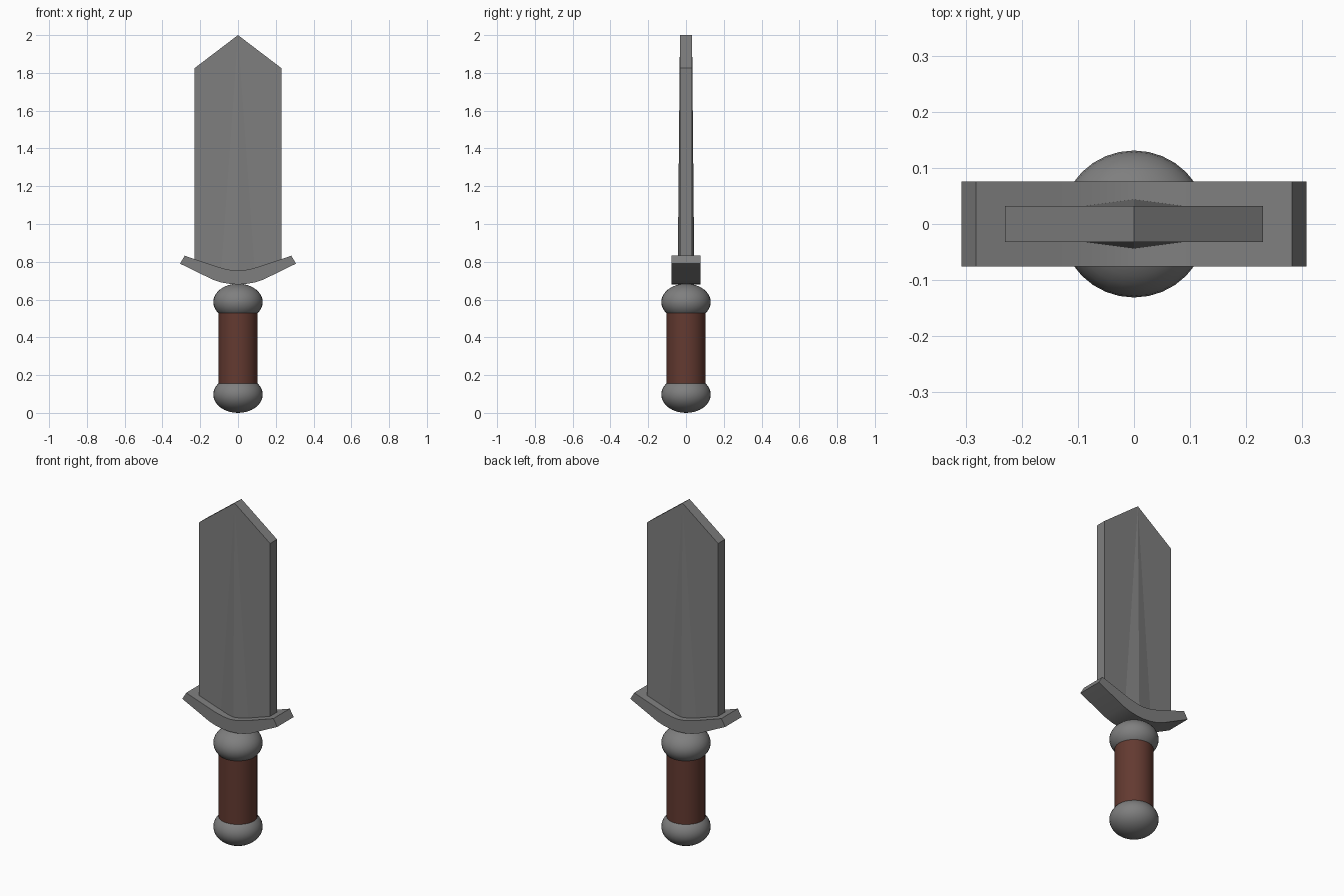
import bpy, bmesh, math

if "Cube" in bpy.data.objects:
    bpy.data.objects.remove(bpy.data.objects["Cube"])


def material(name, rgb):
    m = bpy.data.materials.new(name)
    m.diffuse_color = (*rgb, 1)
    m.use_nodes = True
    m.node_tree.nodes["Principled BSDF"].inputs["Base Color"].default_value = m.diffuse_color
    return m


steel = material("grey_steel", (0.212, 0.212, 0.212))
leather = material("brown_leather", (0.125, 0.042, 0.030))


def mesh_object(name, bm, mat):
    bmesh.ops.recalc_face_normals(bm, faces=bm.faces)
    me = bpy.data.meshes.new(name)
    bm.to_mesh(me)
    bm.free()
    ob = bpy.data.objects.new(name, me)
    bpy.context.collection.objects.link(ob)
    me.materials.append(mat)
    return ob


def smooth(ob):
    bpy.ops.object.select_all(action='DESELECT')
    ob.select_set(True)
    bpy.context.view_layer.objects.active = ob
    bpy.ops.object.shade_smooth_by_angle(angle=math.radians(40))


# Blade: flat slab with a low central ridge tapering out at the tip
bm = bmesh.new()
T = 0.032
for sx in (-1, 1):
    for sy in (-1, 1):
        edge = (sx * 0.23, sy * T, 0.785)
        root = (sx * 0.09, sy * T, 0.735)
        ridge = (0, sy * 0.044, 0.72)
        tip = (0, sy * T, 2.0)
        shoulder = (sx * 0.23, sy * T, 1.825)
        bm.faces.new([bm.verts.new(p) for p in (edge, root, tip, shoulder)])
        bm.faces.new([bm.verts.new(p) for p in (root, ridge, tip)])
    # narrow outer side, slanted top and hidden bottom
    rim = [(0, 0.72, 0.044), (0.09, 0.735, T), (0.23, 0.785, T), (0.23, 1.825, T), (0, 2.0, T)]
    for (xa, za, ta), (xb, zb, tb) in zip(rim, rim[1:]):
        bm.faces.new([bm.verts.new(p) for p in (
            (sx * xa, -ta, za), (sx * xb, -tb, zb), (sx * xb, tb, zb), (sx * xa, ta, za))])
bmesh.ops.remove_doubles(bm, verts=bm.verts, dist=1e-4)
mesh_object("blade", bm, steel)

# Crossguard: upward-curved bar
lower = [(0, 0.68), (0.045, 0.683), (0.09, 0.691), (0.135, 0.706), (0.307, 0.79)]
upper = [(0, 0.753), (0.035, 0.756), (0.07, 0.763), (0.11, 0.774), (0.282, 0.832)]
outline = ([(-x, z) for x, z in reversed(lower[1:])] + lower
           + upper[::-1] + [(-x, z) for x, z in upper[1:]])
bm = bmesh.new()
face = bm.faces.new([bm.verts.new((x, -0.076, z)) for x, z in outline])
ext = bmesh.ops.extrude_face_region(bm, geom=[face])
for v in [g for g in ext["geom"] if isinstance(g, bmesh.types.BMVert)]:
    v.co.y = 0.076
smooth(mesh_object("guard", bm, steel))

# Grip: round leather cylinder
bm = bmesh.new()
bmesh.ops.create_cone(bm, cap_ends=True, segments=32, radius1=0.103, radius2=0.103, depth=0.46)
bmesh.ops.translate(bm, verts=bm.verts, vec=(0, 0, 0.342))
smooth(mesh_object("grip", bm, leather))

# Pommel and collar: flattened balls at either end of the grip
for name, z in (("pommel", 0.097), ("collar", 0.587)):
    bm = bmesh.new()
    bmesh.ops.create_uvsphere(bm, u_segments=32, v_segments=16, radius=1)
    for v in bm.verts:
        v.co = (v.co.x * 0.131, v.co.y * 0.131, v.co.z * 0.097 + z)
    smooth(mesh_object(name, bm, steel))
